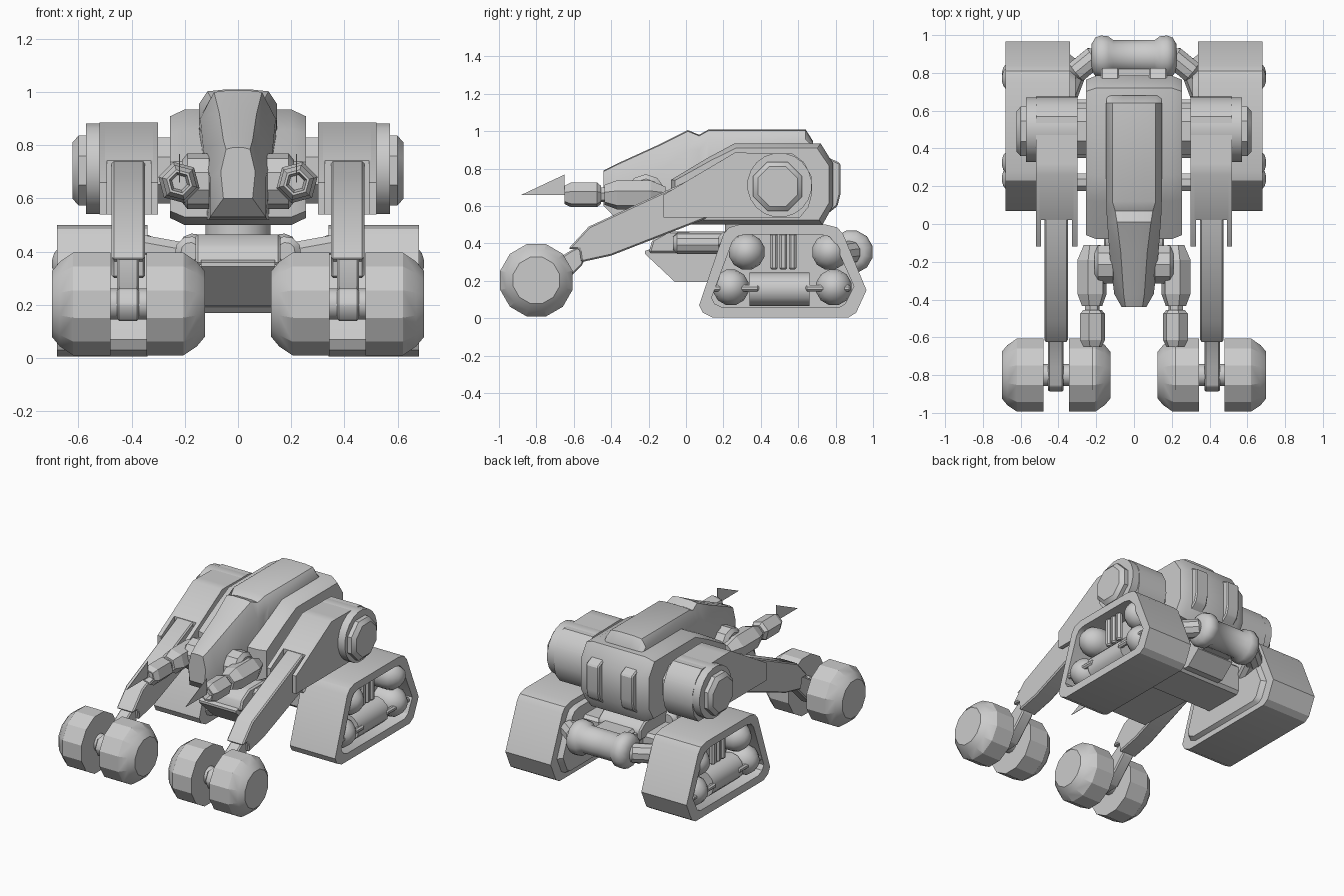
import bpy, bmesh, math
from mathutils import Vector

if "Cube" in bpy.data.objects:
    bpy.data.objects.remove(bpy.data.objects["Cube"])


def loft(name, rings, mirror=True, bevel=0, angle=32):
    """Skin a list of equal-length point rings, cap the ends, optionally mirror in x."""
    bm = bmesh.new()
    vs = [[bm.verts.new(p) for p in r] for r in rings]
    n = len(rings[0])
    for a, b in zip(vs, vs[1:]):
        for i in range(n):
            j = (i + 1) % n
            bm.faces.new((a[i], a[j], b[j], b[i]))
    bm.faces.new(vs[0])
    bm.faces.new(vs[-1])
    bmesh.ops.recalc_face_normals(bm, faces=bm.faces)
    if bevel:
        es = [e for e in bm.edges if e.calc_face_angle(0) > 0.5]
        bmesh.ops.bevel(bm, geom=es, offset=bevel, segments=1, affect='EDGES')
    for f in bm.faces:
        f.smooth = True
    for e in bm.edges:
        e.smooth = e.calc_face_angle(0) < math.radians(angle)
    return finish(name, bm, mirror)


def finish(name, bm, mirror):
    me = bpy.data.meshes.new(name)
    bm.to_mesh(me)
    bm.free()
    ob = bpy.data.objects.new(name, me)
    bpy.context.collection.objects.link(ob)
    if mirror:
        ob.modifiers.new("Mirror", 'MIRROR').use_mirror_merge = False
    return ob


def prism(name, prof, x0, x1, mirror=True, bevel=0):
    """Side profile (y, z) extruded along x."""
    return loft(name, [[(x, y, z) for y, z in prof] for x in (x0, x1)], mirror, bevel)


def box(name, x, y, z, mirror=True, bevel=0):
    return prism(name, [(y[0], z[0]), (y[1], z[0]), (y[1], z[1]), (y[0], z[1])], *x, mirror, bevel)


def turned(name, start, axis, prof, n=12, mirror=True, angle=32):
    """Profile of (distance, radius) turned about an axis from a start point."""
    d = Vector(axis).normalized()
    u = d.orthogonal().normalized() if abs(d.x) < .9 else Vector((0, 1, 0))
    v = d.cross(u).normalized()
    u = v.cross(d)
    s = Vector(start)
    rings = []
    for t, r in prof:
        angs = [2 * math.pi * (i + .5) / n for i in range(n)]
        rings.append([s + d * t + r * (u * math.cos(a) + v * math.sin(a)) for a in angs])
    return loft(name, rings, mirror, 0, angle)


def rod(name, a, b, r, n=10, mirror=True):
    d = Vector(b) - Vector(a)
    L = d.length
    c = min(r * .4, L * .2)
    return turned(name, a, d, [(0, r * .6), (c, r), (L - c, r), (L, r * .6)], n, mirror)


def scaled(prof, cy, cz, sy, sz):
    return [(cy + (y - cy) * sy, cz + (z - cz) * sz) for y, z in prof]


# track pods with a recessed outer face
track = [(.07, .07), (.09, .03), (.14, .005), (.87, .005), (.91, .03), (.965, .15), (.84, .45),
         (.81, .485), (.75, .50), (.28, .50), (.23, .485), (.20, .45)]
inset = scaled(track, .515, .255, .85, .79)
loft("track_pod", [[(x, y, z) for y, z in p] for x, p in
                   ((.34, track), (.68, track), (.68, inset), (.52, inset))])
loft("track_inner_plate", [[(x, y, z) for y, z in scaled(track, .515, .255, s, s)]
                           for x, s in ((.345, .86), (.31, .80))])

# running gear inside the recess
dome = [(0, .098), (.08, .098), (.12, .09), (.15, .068), (.172, .04), (.18, .012)]
for i, (y, z) in enumerate([(.325, .355), (.77, .355), (.24, .165), (.79, .165)]):
    turned("road_wheel_%d" % i, (.52, y, z), (1, 0, 0), dome, 12)
turned("track_motor", (.58, .34, .155), (0, 1, 0), [(0, .09), (.32, .09)], 12)
for y0, y1 in ((.14, .39), (.64, .88)):
    rod("track_axle_rod", (.66, y0, .16), (.66, y1, .16), .018, 8)
for y in (.47, .52, .57):
    rod("track_vertical_pipe", (.60, y, .26), (.60, y, .455), .022, 8)

# front wheels, two per leg
wheel = [(0, .125), (.0, .2), (.14, .2), (.19, .165), (.22, .128)]
for name, x, d in (("outer_front_wheel", .48, 1), ("inner_front_wheel", .345, -1)):
    turned(name, (x, -.8, .203), (d, 0, 0), wheel, 12, angle=20)
turned("front_axle", (.33, -.8, .203), (1, 0, 0), [(0, .06), (.16, .06)], 12)

# legs: foot link, lower leg, forked upper arm
prism("foot_link", [(-.54, .40), (-.55, .29), (-.70, .14), (-.86, .14), (-.89, .20), (-.86, .26),
                    (-.76, .27), (-.62, .36)], .372, .455, bevel=.008)
prism("lower_leg", [(.2, .60), (.1, .53), (-.40, .335), (-.56, .30), (-.57, .37), (-.63, .37), (-.52, .49),
                    (.02, .74), (.2, .74)], .35, .475, bevel=.008)
back = [(.32, .885), (.57, .88), (.63, .835), (.67, .76), (.675, .67), (.655, .595), (.61, .54)]
prism("upper_arm", [(.02, .54), (.02, .743), (.26, .885)] + back, .32, .50)
fork = [(-.12, .54), (-.12, .66), (.26, .885)] + back
prism("fork_plate_inner", fork, .30, .328)
prism("fork_plate_outer", fork, .492, .52)
turned("shoulder_drum", (.30, .50, .712), (1, 0, 0), [(0, .173), (.272, .173)], 20)
turned("shoulder_cap", (.57, .49, .705), (1, 0, 0), [(0, .142), (.03, .142), (.052, .115)], 8)
turned("shoulder_joint", (.2, .49, .705), (1, 0, 0), [(0, .135), (.11, .135)], 8)

# torso with chamfered flanks
body = [(-.08, .53), (-.08, .74), (.12, .86), (.26, .935), (.72, .935), (.785, .83), (.785, .60), (.73, .50), (0, .50)]
slim = scaled(body, .35, .72, .95, .88)
loft("torso", [[(x, y, z) for y, z in p] for x, p in
               ((-.255, slim), (-.20, body), (.20, body), (.255, slim))], False)
prism("back_panel", [(.76, .56), (.81, .60), (.825, .66), (.825, .83), (.76, .86)], .08, .175, bevel=.008)

# long hood running from the back down to the nose
# stations: y, bottom half width, bottom z, mid half width, mid z, top half width, top z
hood = [(-.44, .055, .60, .065, .70, .045, .785), (-.37, .105, .53, .105, .68, .055, .82),
        (-.15, .11, .52, .13, .78, .07, .92), (.01, .12, .52, .142, .90, .09, 1.0),
        (.07, .13, .60, .146, .90, .10, .975), (.12, .145, .80, .147, .955, .115, 1.003),
        (.64, .145, .80, .147, .955, .115, 1.003), (.68, .145, .80, .145, .92, .115, .94)]
loft("hood", [[(-a, y, b), (a, y, b), (c, y, d), (e, y, f), (e * .5, y, f + .006), (-e * .5, y, f + .006),
               (-e, y, f), (-c, y, d)] for y, a, b, c, d, e, f in hood], False, angle=40)

# guns beside the nose
turned("gun_pivot", (.09, -.215, .665), (1, 0, 0), [(0, .08), (.02, .105), (.10, .105), (.12, .08)], 10)
turned("gun_body", (.222, -.11, .66), (0, -1, 0), [(0, .045), (.08, .08), (.26, .08), (.325, .055)], 6, angle=10)
turned("gun_neck", (.222, -.42, .66), (0, -1, 0), [(0, .04), (.06, .04)], 6, angle=10)
turned("gun_barrel", (.22, -.455, .66), (0, -1, 0), [(0, .05), (.02, .068), (.16, .068), (.195, .05),
                                                     (.195, .04), (.15, .03)], 6, angle=10)
prism("gun_blade", [(-.88, .66), (-.65, .66), (-.65, .768)], .219, .222)

# chassis between the tracks
prism("chassis", [(-.22, .345), (-.06, .195), (.70, .185), (.80, .27), (.74, .40), (-.10, .40), (-.22, .36)],
      -.14, .14, False)
prism("chassis_deck", [(-.20, .35), (.72, .35), (.72, .42), (.66, .465), (-.10, .465), (-.18, .42)],
      -.16, .16, False, bevel=.01)
rod("chassis_side_tube", (.18, -.07, .40), (.18, .45, .40), .058, 10)
rod("track_strut", (.16, .22, .38), (.38, .22, .42), .05, 8)
box("track_crossbeam", (-.35, .35), (.35, .66), (.17, .38), False, .02)
turned("waist_ring", (0, .33, .44), (0, 0, 1), [(0, .125), (.1, .125)], 16, False)

# rear drum and its elbow pipes
turned("rear_drum", (-.225, .885, .355), (1, 0, 0),
       [(0, .07), (.02, .105), (.05, .117), (.09, .112), (.115, .092), (.335, .092), (.36, .112),
        (.40, .117), (.43, .105), (.45, .07)], 12, False, 45)
rod("rear_elbow", (.19, .90, .355), (.325, .79, .34), .062, 10)
rod("rear_link", (.30, .82, .34), (.36, .66, .30), .055, 10)
box("rear_mount", (-.12, .12), (.70, .86), (.28, .42), False, .015)
